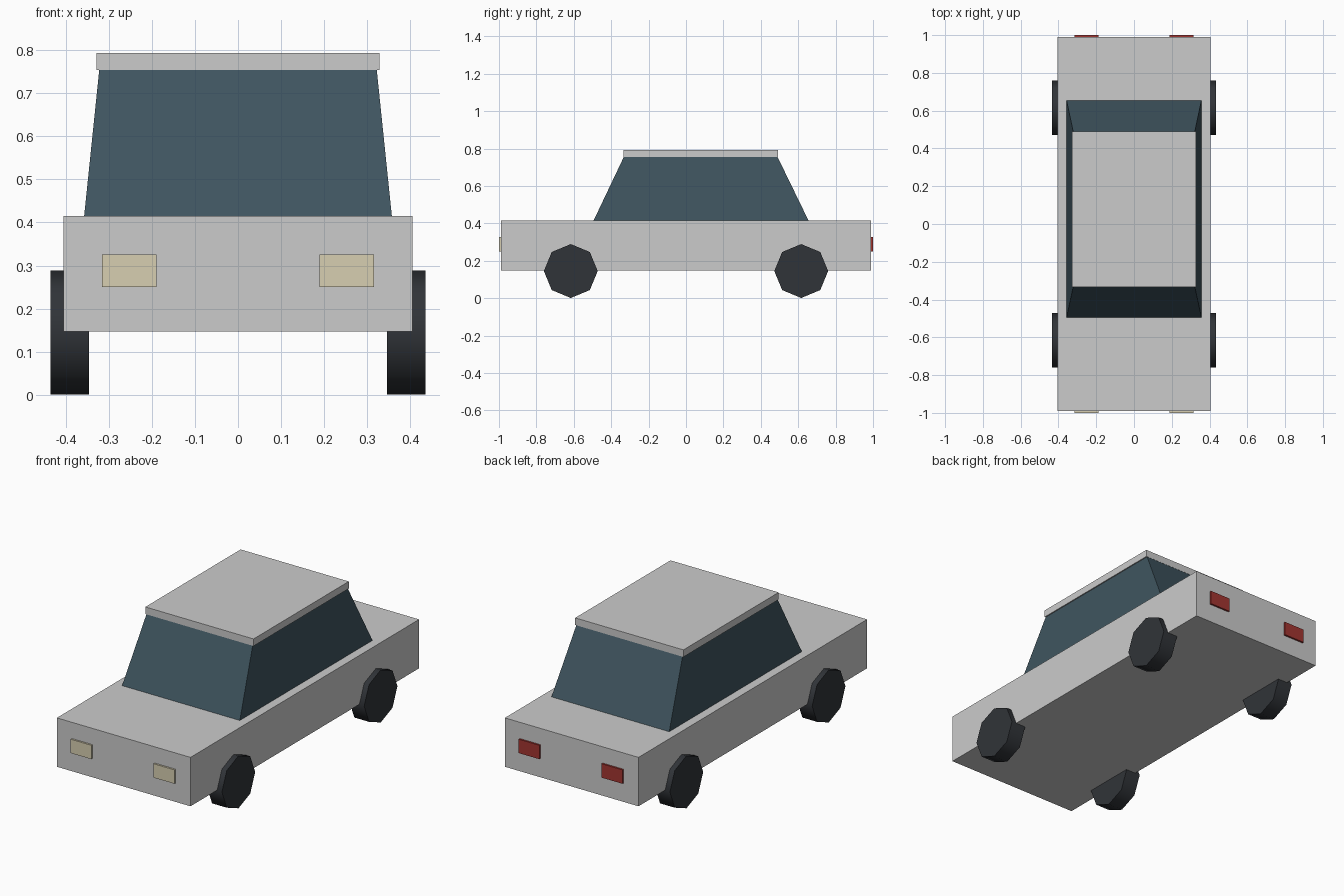
import bpy, bmesh, math

if "Cube" in bpy.data.objects:
    bpy.data.objects.remove(bpy.data.objects["Cube"])


def material(name, rgb):
    m = bpy.data.materials.new(name)
    m.diffuse_color = (*rgb, 1)
    m.use_nodes = True
    m.node_tree.nodes["Principled BSDF"].inputs["Base Color"].default_value = m.diffuse_color
    return m


glass = material("dark glass", (0.05, 0.09, 0.115))
rubber = material("black rubber", (0.03, 0.034, 0.04))
cream = material("headlight cream", (0.68, 0.62, 0.44))
red = material("tail light red", (0.36, 0.035, 0.03))


def tapered_box(name, bottom, top, mat=None):
    """Box between two rectangles, each (half_width, y0, y1, z)."""
    bm = bmesh.new()
    bmesh.ops.create_cube(bm, size=2)
    for v in bm.verts:
        hw, y0, y1, z = top if v.co.z > 0 else bottom
        v.co = (hw * v.co.x, y1 if v.co.y > 0 else y0, z)
    mesh = bpy.data.meshes.new(name)
    bm.to_mesh(mesh)
    bm.free()
    ob = bpy.data.objects.new(name, mesh)
    bpy.context.collection.objects.link(ob)
    if mat:
        mesh.materials.append(mat)
    return ob


def box(name, half_width, y0, y1, z0, z1, mat=None):
    return tapered_box(name, (half_width, y0, y1, z0), (half_width, y0, y1, z1), mat)


# Body, glass cabin and roof panel
box("body", 0.405, -0.99, 0.99, 0.147, 0.415)
tapered_box("cabin_glass", (0.357, -0.494, 0.655, 0.415),
            (0.322, -0.333, 0.49, 0.754), glass)
box("roof", 0.328, -0.334, 0.491, 0.754, 0.793)

# Lights and wheels, left and right
WHEEL_R = 0.144
for side, sx in (("left", 1), ("right", -1)):
    for name, y, mat in (("headlight", -0.99, cream), ("tail_light", 0.99, red)):
        light = box(f"{side}_{name}", 0.063, y - 0.01, y + 0.01, 0.25, 0.326, mat)
        light.location.x = sx * 0.252

    for end, y in (("front", -0.616), ("rear", 0.616)):
        bpy.ops.mesh.primitive_cylinder_add(
            vertices=8, radius=WHEEL_R, depth=0.089,
            location=(sx * 0.39, y, WHEEL_R + 0.001),
            rotation=(0, math.pi / 2, 0))
        wheel = bpy.context.object
        wheel.name = f"{side}_{end}_wheel"
        wheel.data.materials.append(rubber)
        bpy.ops.object.shade_smooth_by_angle(angle=math.radians(60))
